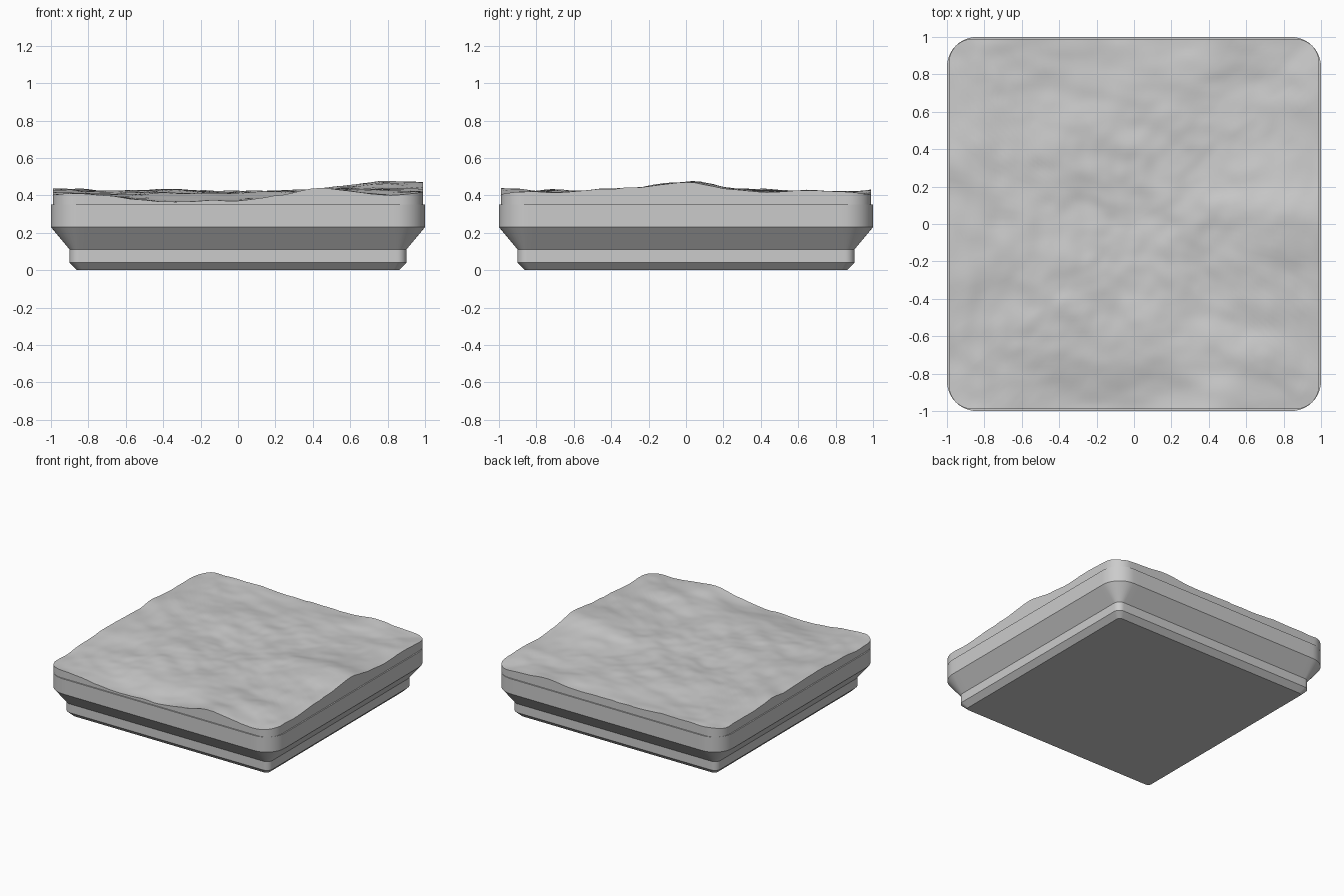
import bpy, bmesh, math
from mathutils import Vector, noise

if "Cube" in bpy.data.objects:
    bpy.data.objects.remove(bpy.data.objects["Cube"])

stone = bpy.data.materials.new("grey stone")
stone.diffuse_color = (0.6, 0.6, 0.6, 1)
stone.use_nodes = True
stone.node_tree.nodes["Principled BSDF"].inputs["Base Color"].default_value = stone.diffuse_color

SIDE, ARC = 36, 10  # outline steps per straight side and per corner


def outline(half, radius):
    """Rounded square, always with the same number of points."""
    c = half - radius
    pts = []
    for k in range(4):
        ca, sa = round(math.cos(k * math.pi / 2)), round(math.sin(k * math.pi / 2))
        part = [(half, -c + 2 * c * i / SIDE) for i in range(SIDE)]
        part += [(c + radius * math.cos(a), c + radius * math.sin(a))
                 for a in (math.pi / 2 * j / ARC for j in range(ARC))]
        pts += [(x * ca - y * sa, x * sa + y * ca) for x, y in part]
    return pts


def bump(x, y, cx, cy, sx, sy, h):
    return h * math.exp(-((x - cx) / sx) ** 2 - ((y - cy) / sy) ** 2)


def height(x, y):
    """Rough stone surface: broad hills, hollows and fine ripples."""
    z = 0.418
    z += bump(x, y, 0.88, 0.02, 0.33, 0.22 if y > 0.02 else 0.28, 0.062)   # right hill
    z += bump(x, y, 0.45, -1.0, 0.17, 0.22, 0.03)                         # front hump
    z += bump(x, y, -0.25, -1.0, 0.55, 0.22, -0.045)                      # front hollow
    z += bump(x, y, 0.80, -0.98, 0.14, 0.15, -0.015)
    z += bump(x, y, 0.55, -0.68, 0.22, 0.10, 0.015)
    z += bump(x, y, -0.95, 0.0, 0.25, 0.4, 0.008)
    z += 0.019 * noise.noise(Vector((x * 2.6 + 3.1, y * 3.2 + 1.7, 0.4)))
    z += 0.011 * noise.noise(Vector((x * 5.5 + y * 2, y * 6.5 + 8.2, 2.3)))
    z += 0.004 * noise.noise(Vector((x * 13, y * 13, 5.1)))
    return min(z, 0.492)


def loft(bm, rings):
    for a, b in zip(rings, rings[1:]):
        n = len(a)
        for i in range(n):
            bm.faces.new((a[i], a[(i + 1) % n], b[(i + 1) % n], b[i]))


def finish(bm, name, angle):
    bmesh.ops.recalc_face_normals(bm, faces=bm.faces[:])
    me = bpy.data.meshes.new(name)
    bm.to_mesh(me)
    bm.free()
    ob = bpy.data.objects.new(name, me)
    bpy.context.collection.objects.link(ob)
    me.materials.append(stone)
    bpy.ops.object.select_all(action='DESELECT')
    ob.select_set(True)
    bpy.context.view_layer.objects.active = ob
    bpy.ops.object.shade_smooth_by_angle(angle=math.radians(angle))


# base: stepped, bevelled plinth (half width, corner radius, z)
profile = [(0.86, 0.03, 0), (0.90, 0.05, 0.04), (0.90, 0.05, 0.11),
           (1.0, 0.16, 0.23), (1.0, 0.16, 0.35), (0.99, 0.128, 0.35)]
bm = bmesh.new()
rings = [[bm.verts.new((x, y, z)) for x, y in outline(h, r)] for h, r, z in profile]
bm.faces.new(rings[0])
loft(bm, rings)
# wall and uneven ground, continuing from the plinth lip
edge = outline(0.99, 0.128)
STEPS = 48
ground = [rings[-1]]
for s in range(STEPS, 0, -1):
    t = s / STEPS
    ground.append([bm.verts.new((x * t, y * t, height(x * t, y * t))) for x, y in edge])
loft(bm, ground)
centre = bm.verts.new((0, 0, height(0, 0)))
last = ground[-1]
for i in range(len(last)):
    bm.faces.new((last[i], last[(i + 1) % len(last)], centre))
finish(bm, "stone_ground_base", 30)
